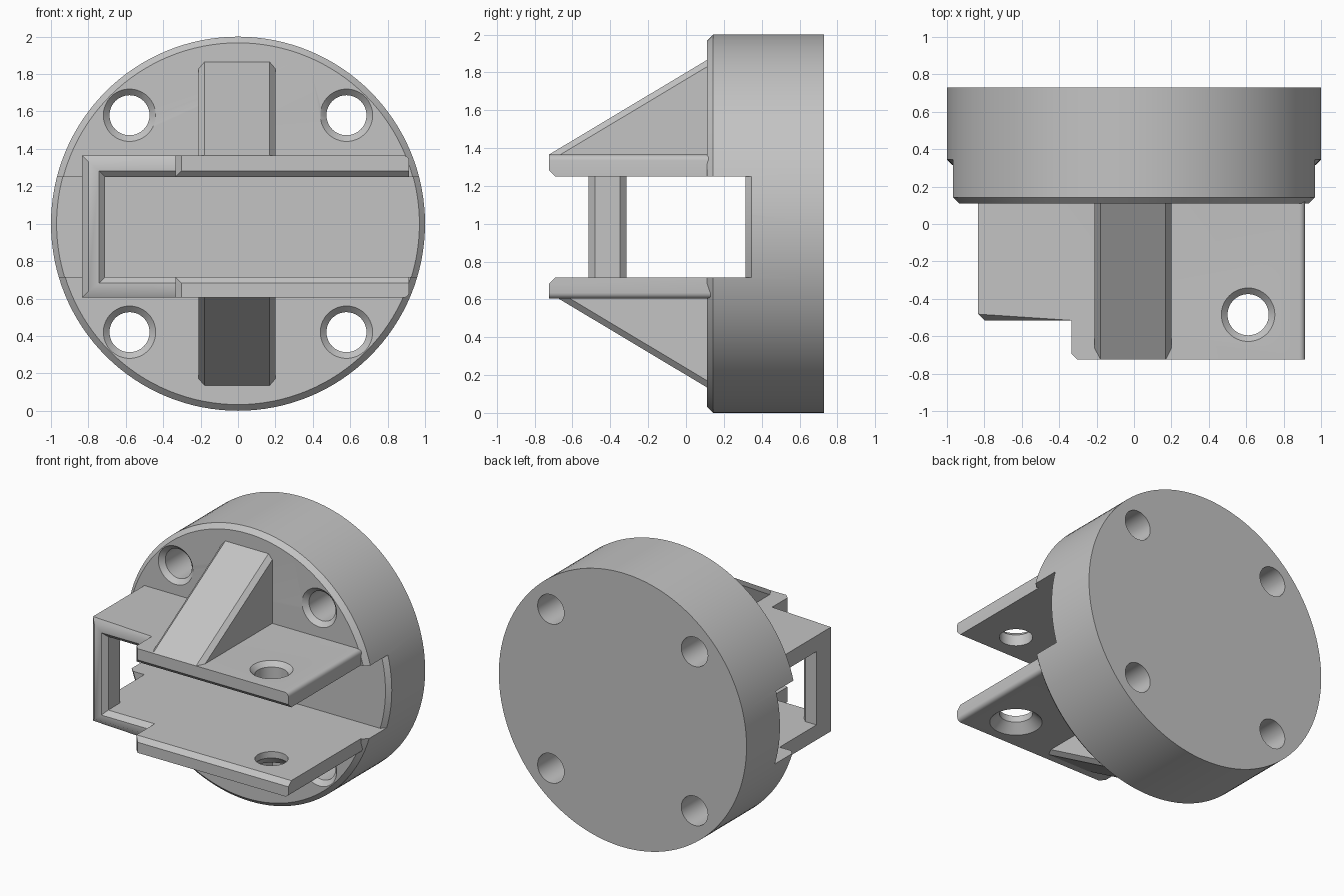
import bpy, bmesh
from math import radians
from mathutils import Matrix, Vector

if "Cube" in bpy.data.objects:
    bpy.data.objects.remove(bpy.data.objects["Cube"], do_unlink=True)

grey = bpy.data.materials.new("plain grey")
grey.use_nodes = True
grey.diffuse_color = (0.55, 0.55, 0.55, 1)
grey.node_tree.nodes["Principled BSDF"].inputs["Base Color"].default_value = grey.diffuse_color

Z0, Z1 = 0.715, 1.25      # slot between the two plates
P0, P1 = 0.605, 1.365     # outer faces of the plates
FRONT, FACE, BACK = -0.725, 0.11, 0.73
STEP, C = -0.515, 0.033   # recessed front of the side frame, chamfer


def finish(name, bm):
    bmesh.ops.recalc_face_normals(bm, faces=bm.faces[:])
    me = bpy.data.meshes.new(name)
    bm.to_mesh(me)
    bm.free()
    me.materials.append(grey)
    ob = bpy.data.objects.new(name, me)
    bpy.context.collection.objects.link(ob)
    return ob


def loft(name, *rings):
    """Closed solid through rings of equal point count."""
    bm = bmesh.new()
    loops = [[bm.verts.new(p) for p in r] for r in rings]
    n = len(loops[0])
    for a, b in zip(loops, loops[1:]):
        for i in range(n):
            j = (i + 1) % n
            bm.faces.new((a[i], a[j], b[j], b[i]))
    bm.faces.new(loops[0])
    bm.faces.new(loops[-1])
    return finish(name, bm)


def rect(x0, x1, y, z0, z1):
    return [(x0, y, z0), (x1, y, z0), (x1, y, z1), (x0, y, z1)]


def box(name, x0, x1, y0, y1, z0, z1):
    return loft(name, rect(x0, x1, y0, z0, z1), rect(x0, x1, y1, z0, z1))


def lathe(name, origin, axis, profile, n=64):
    """Turned solid from (distance along axis, radius) pairs."""
    q = Vector((0, 0, 1)).rotation_difference(Vector(axis)).to_matrix()
    o = Vector(origin)
    rings = []
    for d, r in profile:
        ring = []
        for i in range(n):
            spin = Matrix.Rotation(radians(360 * i / n), 3, "Z")
            ring.append(o + q @ (spin @ Vector((r, 0, 0)) + Vector((0, 0, d))))
        rings.append(ring)
    return loft(name, *rings)


def cut(ob, *cutters):
    for c in cutters:
        c.hide_render = True
        m = ob.modifiers.new("cut", "BOOLEAN")
        m.operation, m.solver, m.object = "DIFFERENCE", "EXACT", c
    dg = bpy.context.evaluated_depsgraph_get()
    me = bpy.data.meshes.new_from_object(ob.evaluated_get(dg))
    ob.modifiers.clear()
    ob.data = me
    for c in cutters:
        bpy.data.objects.remove(c, do_unlink=True)


def bevel_edges(ob, rule, width, segments=1):
    bm = bmesh.new()
    bm.from_mesh(ob.data)
    edges = [e for e in bm.edges if rule(*(v.co for v in e.verts))]
    bmesh.ops.bevel(bm, geom=edges, offset=width, offset_type="OFFSET",
                    segments=segments, profile=0.5, affect="EDGES")
    bm.to_mesh(ob.data)
    bm.free()


def near(a, b):
    return abs(a - b) < 0.001


# Round base with a chamfered front rim
base = lathe("round_base", (0, 0, 1), (0, 1, 0),
             [(FACE, 1 - C), (FACE + C, 1), (BACK, 1)], 128)

# Slot across the base, whose floor keeps a chamfered rim
slot = box("slot_cutter", -1.3, 1.3, -0.2, 0.4, Z0, Z1)
cut(slot, lathe("rim_cutter", (0, 0, 1), (0, 1, 0),
                [(0.315, 0.97), (0.515, 1.17)], 128))
cut(base, slot)

# Four countersunk bolt holes
cut(base, *[lathe("bolt_cutter", (sx * 0.58, 0, 1 + sz * 0.58), (0, 1, 0),
                  [(0, 0.25), (FACE, 0.14), (FACE + C, 0.107), (1, 0.107)])
            for sx in (-1, 1) for sz in (-1, 1)])

# Clamp: stepped outline, later hollowed into two plates and a side frame
outline = [(-0.833, 0.15), (-0.833, STEP), (-0.335, STEP), (-0.335, FRONT + C),
           (-0.335 + C, FRONT), (0.915, FRONT), (0.915, 0.15)]
clamp = loft("clamp_plates", *[[(x, y, z) for x, y in outline] for z in (P0, P1)])
bevel_edges(clamp, lambda a, b: near(a.y, STEP) and near(b.y, STEP)
            and not (near(a.x, -0.335) and near(b.x, -0.335)), C)
bevel_edges(clamp, lambda a, b: near(a.x, 0.915) and near(b.x, 0.915)
            and near(a.z, b.z), 0.03, 4)


def mouth(x0, x1, y):
    """Flared cutter that chamfers the opening at depth y."""
    def ring(d):
        return rect(x0 - d, x1, y + C - d, Z0 - d, Z1 + d)
    return loft("mouth_cutter", ring(C + 0.02), ring(-0.01))


cut(clamp,
    box("gap_cutter", -0.71, 1.2, -1, 0.3, Z0, Z1),
    box("window_cutter", -1.2, -0.6, -0.315, 0.3, Z0, Z1),
    mouth(-0.71, -0.335, STEP),
    mouth(-0.5, 1.2, FRONT))

# Chamfer on the back inner edge of the side frame
cut(clamp, loft("post_cutter",
                *[[(-0.71 - C, -0.315, z), (-0.7, -0.315 - C - 0.01, z),
                   (-0.7, -0.3, z), (-0.71 - C, -0.3, z)] for z in (Z0, Z1)]))

# Pin holes, countersunk on the outer faces
cut(clamp, *[lathe("pin_cutter", (0.61, -0.485, 1), (0, 0, s),
                   [(0, 0.11), (0.365 - C, 0.11), (0.365, 0.143), (0.465, 0.243)])
             for s in (-1, 1)])

# Sloping ribs above and below, with chamfered edges
parts = [base, clamp]
for name, s in (("upper_rib", 1), ("lower_rib", -1)):
    slope = 0.5 / (FACE - FRONT)
    tri = [(FRONT, 0.365), (0.15, 0.865 + slope * 0.04), (0.15, 0.365)]
    rib = loft(name, *[[(x, y, 1 + s * z) for y, z in tri] for x in (-0.21, 0.2)])
    bevel_edges(rib, lambda a, b: near(a.x, b.x) and not near(a.y, b.y)
                and not near(a.z, b.z), 0.031)
    parts.append(rib)

# Smooth the round walls, keep hard edges crisp
bpy.ops.object.select_all(action="DESELECT")
for ob in parts:
    ob.select_set(True)
bpy.context.view_layer.objects.active = base
bpy.ops.object.shade_smooth_by_angle(angle=radians(30))
